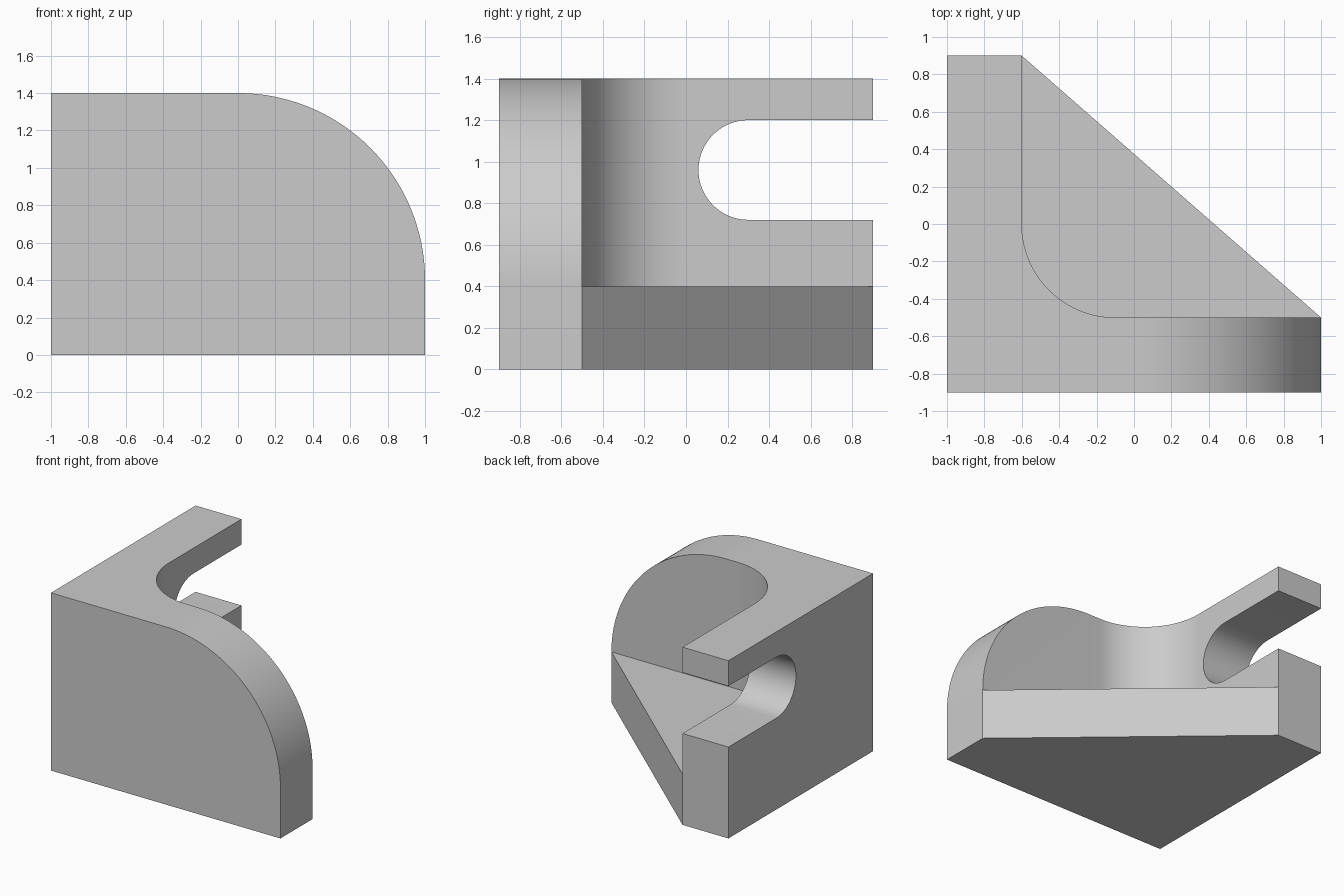
import bpy
from math import sin, cos, pi, radians

cube = bpy.data.objects.get("Cube")
if cube:
    bpy.data.objects.remove(cube, do_unlink=True)

grey = bpy.data.materials.new("plain grey")
grey.use_nodes = True
GREY = (0.6, 0.6, 0.6, 1)
grey.diffuse_color = GREY
grey.node_tree.nodes["Principled BSDF"].inputs["Base Color"].default_value = GREY


def arc(cx, cy, r, start, end, steps=32):
    angles = [radians(start + (end - start) * i / steps) for i in range(steps + 1)]
    return [(cx + r * cos(a), cy + r * sin(a)) for a in angles]


def prism(name, outline, low, high, axis):
    """Extrude an outline along an axis; outline holds the other two coordinates."""
    def place(p, d):
        return {"x": (d, p[0], p[1]), "y": (p[0], d, p[1]), "z": (p[0], p[1], d)}[axis]
    n = len(outline)
    verts = [place(p, low) for p in outline] + [place(p, high) for p in outline]
    faces = [tuple(reversed(range(n))), tuple(range(n, 2 * n))]
    faces += [(i, (i + 1) % n, n + (i + 1) % n, n + i) for i in range(n)]
    if axis == "y":
        faces = [tuple(reversed(f)) for f in faces]
    mesh = bpy.data.meshes.new(name)
    mesh.from_pydata(verts, [], faces)
    mesh.materials.append(grey)
    obj = bpy.data.objects.new(name, mesh)
    bpy.context.collection.objects.link(obj)
    return obj


def combine(target, tool, operation):
    """Apply an exact boolean and discard the tool."""
    mod = target.modifiers.new(operation.lower(), "BOOLEAN")
    mod.operation, mod.object, mod.solver = operation, tool, "EXACT"
    bpy.ops.object.select_all(action="DESELECT")
    target.select_set(True)
    bpy.context.view_layer.objects.active = target
    bpy.ops.object.modifier_apply(modifier=mod.name)
    bpy.data.objects.remove(tool, do_unlink=True)


# Two upright walls joined by a rounded inside corner
bracket = prism("corner_bracket",
                [(-1, -0.9), (1.1, -0.9), (1.1, -0.5)]
                + arc(-0.1, 0, 0.5, 270, 180) + [(-0.6, 0.9), (-1, 0.9)],
                -0.1, 1.5, "z")

# Front silhouette with the large rounded shoulder
silhouette = prism("front_silhouette",
                   [(-1.2, 0), (1, 0)] + arc(0, 0.4, 1, 0, 90, 48) + [(-1.2, 1.4)],
                   -1.2, 1.2, "y")
combine(bracket, silhouette, "INTERSECT")

# Round-ended slot open at the back of the side wall
slot = prism("side_slot",
             [(1.1, 1.2)] + arc(0.3, 0.96, 0.24, 90, 270) + [(1.1, 0.72)],
             -1.2, -0.4, "x")
combine(bracket, slot, "DIFFERENCE")

# Low base with the diagonal back edge
base = prism("diagonal_base",
             [(-1, -0.9), (1, -0.9), (1, -0.5), (-0.6, 0.9), (-1, 0.9)],
             0, 0.4, "z")
combine(bracket, base, "UNION")

bpy.ops.object.shade_smooth_by_angle(angle=radians(30))
